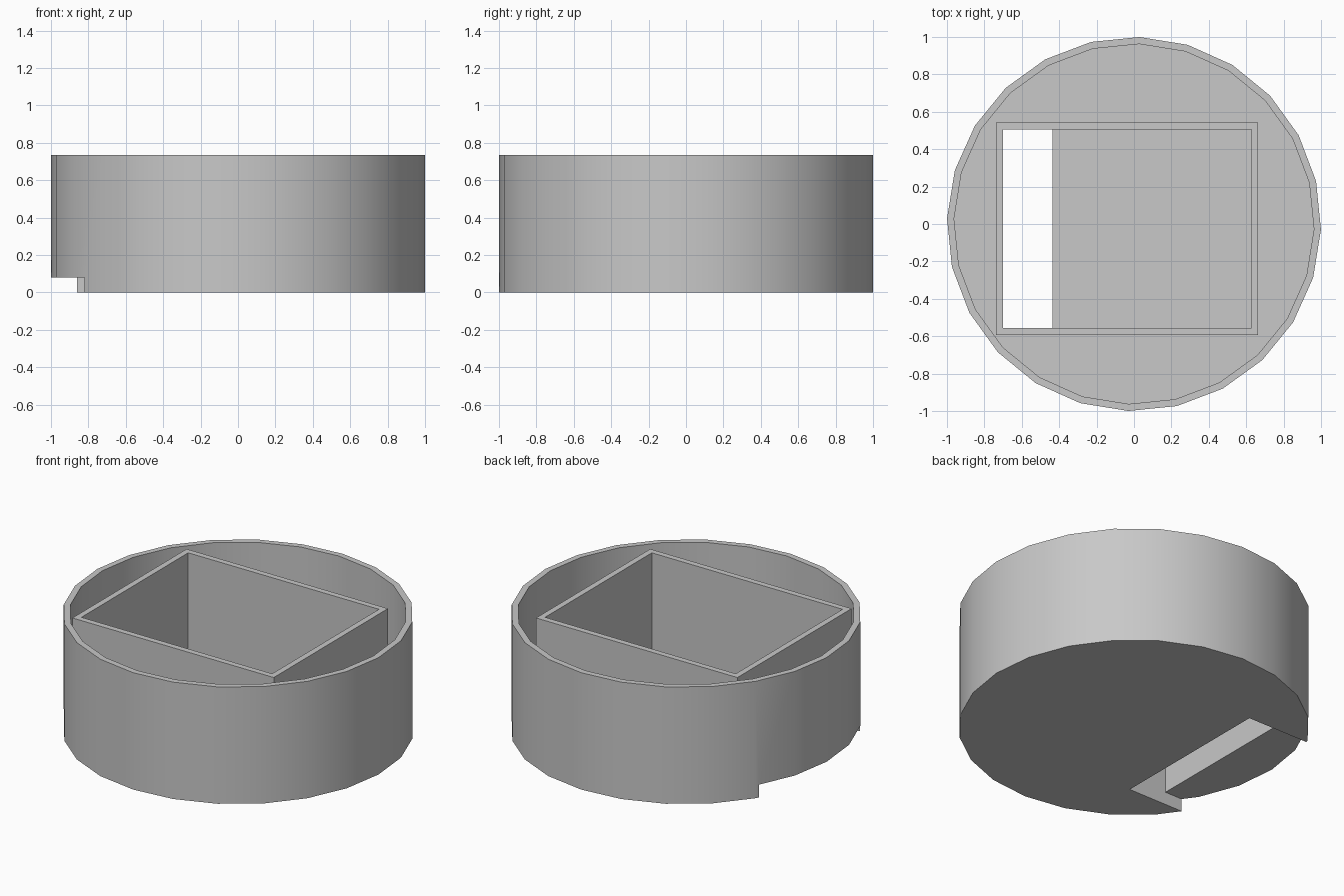
import bpy
import bmesh
from math import cos, sin, radians
from mathutils import Vector

if "Cube" in bpy.data.objects:
    bpy.data.objects.remove(bpy.data.objects["Cube"], do_unlink=True)

HEIGHT, FLOOR, SLOT = 0.735, 0.117, 0.08
ABOVE, BELOW = HEIGHT + 0.2, -0.2

grey = bpy.data.materials.new("light grey")
grey.use_nodes = True
colour = (0.58, 0.58, 0.58, 1)
grey.diffuse_color = colour
grey.node_tree.nodes["Principled BSDF"].inputs["Base Color"].default_value = colour


def prism(name, outline, direction):
    """Solid made by sweeping a closed outline along a vector."""
    bm = bmesh.new()
    face = bm.faces.new([bm.verts.new(p) for p in outline])
    swept = bmesh.ops.extrude_face_region(bm, geom=[face], use_keep_orig=True)
    moved = [g for g in swept["geom"] if isinstance(g, bmesh.types.BMVert)]
    bmesh.ops.translate(bm, verts=moved, vec=Vector(direction))
    bmesh.ops.recalc_face_normals(bm, faces=bm.faces)
    mesh = bpy.data.meshes.new(name)
    bm.to_mesh(mesh)
    bm.free()
    mesh.materials.append(grey)
    obj = bpy.data.objects.new(name, mesh)
    bpy.context.collection.objects.link(obj)
    return obj


def disc(name, radius, low, high):
    """Upright 24-sided cylinder."""
    angles = [radians(15 * i - 1.7) for i in range(24)]
    ring = [(radius * cos(a), radius * sin(a), low) for a in angles]
    return prism(name, ring, (0, 0, high - low))


def combine(target, tool, operation):
    """Apply a boolean and discard the tool."""
    tool.hide_render = True
    mod = target.modifiers.new(operation.lower(), "BOOLEAN")
    mod.operation, mod.object, mod.solver = operation, tool, "EXACT"
    bpy.context.view_layer.objects.active = target
    bpy.ops.object.modifier_apply(modifier=mod.name)
    bpy.data.objects.remove(tool, do_unlink=True)


# Round tub with a thin wall and a floor
tub = disc("round_tub", 1.0, 0, HEIGHT)
combine(tub, disc("tub_pocket", 0.9625, FLOOR, ABOVE), "DIFFERENCE")

# Rectangular chamber standing on the floor
x0, x1, y0, y1 = -0.737, 0.664, -0.593, 0.542
base = [(x0, y0), (x1, y0), (x1, y1), (x0, y1)]
chamber = prism("chamber", [(x, y, FLOOR / 2) for x, y in base],
                (0, 0, HEIGHT - FLOOR / 2))
combine(tub, chamber, "UNION")

# Chamber interior, drop opening and side exit slot in one stepped cut
wall = 0.037
left, right, front, back = x0 + wall, x1 - wall, y0 + wall, y1 - wall
lip = -0.435
profile = [(right, ABOVE), (right, FLOOR), (lip, FLOOR), (lip, BELOW),
           (-1.3, BELOW), (-1.3, SLOT), (left, SLOT), (left, ABOVE)]
cut = prism("chamber_cut", [(x, front, z) for x, z in profile],
            (0, back - front, 0))
combine(tub, cut, "DIFFERENCE")

# Smooth round walls with crisp corners
bpy.ops.object.select_all(action="DESELECT")
tub.select_set(True)
bpy.context.view_layer.objects.active = tub
bpy.ops.object.shade_smooth_by_angle(angle=radians(30))
